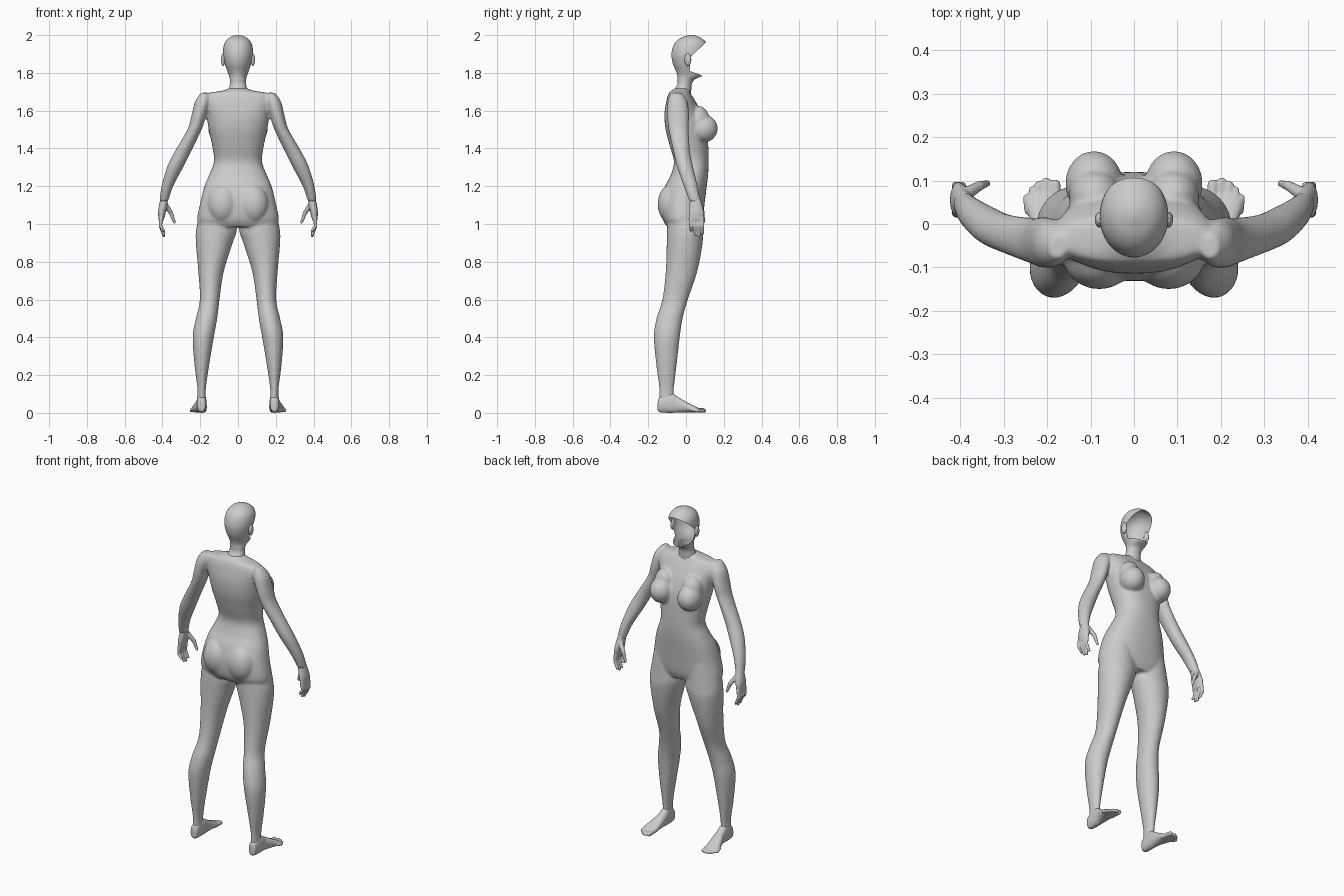
import bpy, bmesh, math
from mathutils import Vector, Matrix

grey = bpy.data.materials.new("mannequin_grey")
grey.diffuse_color = (0.6, 0.6, 0.6, 1)


def loft(bm, rings, axis='z', side=1, n=40, steps=5, power=2.0):
    """Smooth tube through rings (position, a0, a1, b0, b1) along an axis."""
    dense = []
    for i in range(len(rings) - 1):
        p = [Vector(rings[max(0, min(len(rings) - 1, i + k))]) for k in (-1, 0, 1, 2)]
        for s in range(steps):
            t = s / steps
            dense.append(0.5 * (2 * p[1] + (p[2] - p[0]) * t
                         + (2 * p[0] - 5 * p[1] + 4 * p[2] - p[3]) * t * t
                         + (3 * p[1] - p[0] - 3 * p[2] + p[3]) * t ** 3))
    dense.append(Vector(rings[-1]))
    loops = []
    for c, a0, a1, b0, b1 in dense:
        row = []
        for k in range(n):
            ang = 2 * math.pi * k / n
            ca, sa = math.cos(ang), math.sin(ang)
            a = (a0 + a1) / 2 + (a1 - a0) / 2 * math.copysign(abs(ca) ** (2 / power), ca)
            b = (b0 + b1) / 2 + (b1 - b0) / 2 * math.copysign(abs(sa) ** (2 / power), sa)
            row.append(bm.verts.new((a * side, b, c) if axis == 'z' else (a * side, c, b)))
        loops.append(row)
    for r0, r1 in zip(loops, loops[1:]):
        for k in range(n):
            bm.faces.new((r0[k], r0[(k + 1) % n], r1[(k + 1) % n], r1[k]))
    bm.faces.new(loops[0])
    bm.faces.new(loops[-1])


def ball(bm, centre, radii, side=1):
    x, y, z = centre
    m = Matrix.Translation((x * side, y, z)) @ Matrix.Diagonal((*radii, 1))
    bmesh.ops.create_uvsphere(bm, u_segments=28, v_segments=18, radius=1, matrix=m)


def digit(bm, path, r0, r1, side=1):
    """Chain of overlapping balls along a path, for fingers and toes."""
    for i, (p, q) in enumerate(zip(path, path[1:])):
        for k in range(9):
            c = Vector(p).lerp(Vector(q), k / 8)
            r = r0 + (r1 - r0) * (i + k / 8) / (len(path) - 1)
            m = Matrix.Translation((c.x * side, c.y, c.z))
            bmesh.ops.create_icosphere(bm, subdivisions=2, radius=r, matrix=m)


def finish(name, bm, voxel=None, smooth=5):
    bmesh.ops.recalc_face_normals(bm, faces=bm.faces[:])
    for f in bm.faces:
        f.smooth = True
    me = bpy.data.meshes.new(name)
    bm.to_mesh(me)
    bm.free()
    me.materials.append(grey)
    ob = bpy.data.objects.new(name, me)
    bpy.context.collection.objects.link(ob)
    if voxel:
        rm = ob.modifiers.new("fuse", 'REMESH')
        rm.mode = 'VOXEL'
        rm.voxel_size = voxel
        rm.use_smooth_shade = True
        sm = ob.modifiers.new("soften", 'SMOOTH')
        sm.factor = 0.5
        sm.iterations = smooth
    return ob


def symmetric(rows):
    return [(z, -w, w, b, f) for z, w, b, f in rows]


# Torso, arms and legs fused into one body
body = bmesh.new()
loft(body, symmetric([
    (0.985, 0.205, -0.100, 0.070), (1.03, 0.216, -0.125, 0.088),
    (1.12, 0.198, -0.130, 0.100), (1.20, 0.178, -0.110, 0.110),
    (1.26, 0.153, -0.080, 0.117), (1.33, 0.127, -0.064, 0.120),
    (1.41, 0.136, -0.085, 0.118), (1.50, 0.155, -0.108, 0.110),
    (1.58, 0.168, -0.114, 0.085), (1.65, 0.185, -0.104, 0.050),
    (1.69, 0.165, -0.092, 0.025), (1.705, 0.085, -0.080, 0.020),
    (1.72, 0.045, -0.055, 0.015)]), power=2.3)
for s in (-1, 1):
    ball(body, (0.092, 0.093, 1.505), (0.066, 0.075, 0.073), s)     # bust
    ball(body, (0.090, 0.065, 1.55), (0.060, 0.060, 0.075), s)
    ball(body, (0.080, -0.075, 1.105), (0.083, 0.075, 0.105), s)    # seat
    loft(body, [                                                    # leg
        (1.12, 0.03, 0.190, -0.090, 0.080), (0.98, 0.006, 0.220, -0.100, 0.088),
        (0.90, 0.028, 0.223, -0.102, 0.088), (0.75, 0.075, 0.210, -0.107, 0.060),
        (0.60, 0.098, 0.202, -0.125, 0.010), (0.50, 0.110, 0.223, -0.156, -0.018),
        (0.40, 0.128, 0.240, -0.170, -0.033), (0.25, 0.153, 0.230, -0.157, -0.050),
        (0.13, 0.170, 0.215, -0.142, -0.064), (0.06, 0.170, 0.215, -0.142, -0.066)],
        side=s)
    loft(body, [                                                    # arm
        (1.695, 0.155, 0.195, -0.080, -0.025), (1.65, 0.145, 0.227, -0.097, 0.006),
        (1.58, 0.166, 0.245, -0.101, 0.016), (1.50, 0.193, 0.268, -0.092, 0.014),
        (1.38, 0.250, 0.337, -0.066, 0.022), (1.30, 0.290, 0.376, -0.047, 0.038),
        (1.20, 0.343, 0.405, -0.012, 0.062), (1.12, 0.370, 0.416, 0.018, 0.077)],
        side=s)
finish("body", body, 0.007, 6)

# Head and neck as an open shell with the face cut away
head = bmesh.new()
loft(head, symmetric([
    (1.68, 0.060, -0.070, 0.024), (1.71, 0.050, -0.062, 0.028),
    (1.74, 0.043, -0.046, 0.031), (1.765, 0.043, -0.045, 0.046),
    (1.785, 0.048, -0.046, 0.086), (1.81, 0.057, -0.053, 0.100),
    (1.85, 0.070, -0.070, 0.106), (1.90, 0.079, -0.077, 0.112),
    (1.95, 0.074, -0.064, 0.113), (1.98, 0.054, -0.036, 0.088),
    (1.995, 0.028, -0.002, 0.058), (2.0, 0.008, 0.018, 0.038)]), n=48)
# Opening is bounded by the brow, the cheeks and the jaw
cuts = [(Vector((0, 0.02, 1.88)), Vector((0, 1, -1.05))),
        (Vector((0, 0.02, 1.85)), Vector((0, 1, 0))),
        (Vector((0, 0.02, 1.81)), Vector((0, 0.36, 1)))]
for co, no in cuts:
    bmesh.ops.bisect_plane(head, geom=head.verts[:] + head.edges[:] + head.faces[:],
                           plane_co=co, plane_no=no, dist=1e-5)
gone = [f for f in head.faces
        if all((f.calc_center_median() - co).dot(no) > 0 for co, no in cuts)]
bmesh.ops.delete(head, geom=gone, context='FACES')
finish("head", head)

for s, label in ((-1, "left"), (1, "right")):
    # Ear
    ear = bmesh.new()
    ball(ear, (0.079, 0.010, 1.87), (0.011, 0.018, 0.033), s)
    finish(label + "_ear", ear)

    # Hand with four fingers and a thumb
    hand = bmesh.new()
    loft(hand, [(1.145, 0.370, 0.408, 0.022, 0.072), (1.10, 0.374, 0.418, 0.018, 0.086),
                (1.06, 0.383, 0.423, 0.014, 0.096), (1.02, 0.393, 0.420, 0.016, 0.094)], side=s)
    for y, tip in ((0.024, 0.965), (0.045, 0.943), (0.066, 0.938), (0.086, 0.950)):
        digit(hand, [(0.407, y, 1.03), (0.411, y + 0.002, 0.99), (0.393, y + 0.003, tip)],
              0.011, 0.008, s)
    digit(hand, [(0.385, 0.070, 1.10), (0.355, 0.088, 1.06), (0.337, 0.093, 1.01)],
          0.016, 0.008, s)
    finish(label + "_hand", hand, 0.004, 3)

    # Foot with five toes
    foot = bmesh.new()
    loft(foot, [(-0.150, 0.182, 0.204, 0.015, 0.055), (-0.138, 0.170, 0.216, 0.003, 0.085),
                (-0.080, 0.167, 0.219, 0.000, 0.105), (-0.045, 0.166, 0.222, 0.002, 0.085),
                (0.010, 0.165, 0.240, 0.003, 0.054), (0.050, 0.168, 0.250, 0.002, 0.034),
                (0.068, 0.178, 0.240, 0.005, 0.024)], axis='y', side=s, power=2.3)
    for x, tip, r in ((0.181, 0.090, 0.013), (0.202, 0.098, 0.010), (0.219, 0.090, 0.010),
                      (0.234, 0.078, 0.009), (0.247, 0.060, 0.009)):
        digit(foot, [(x - 0.003, 0.03, 0.018), (x, tip, max(0.011, r))], r, r, s)
    finish(label + "_foot", foot, 0.004, 3)
